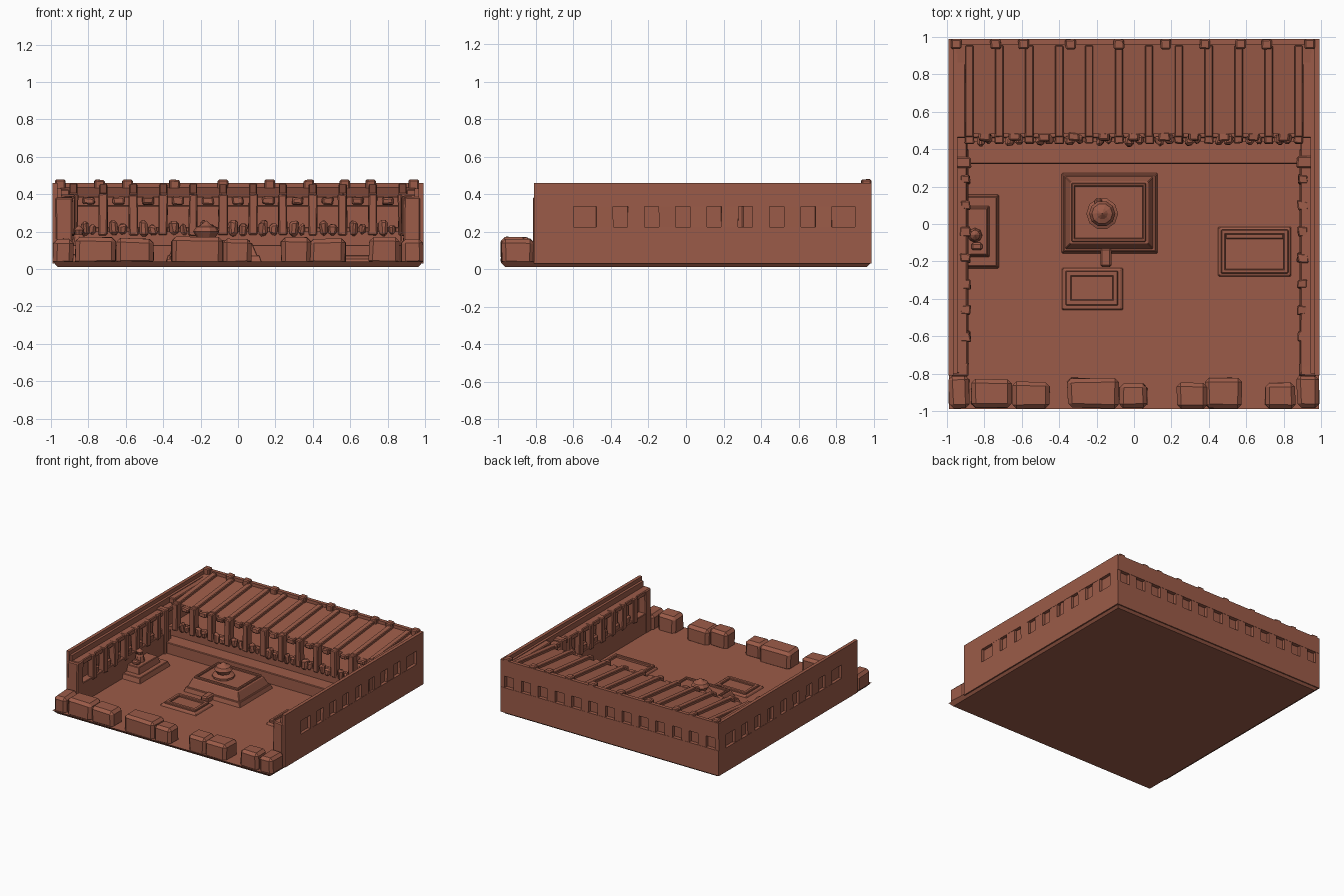
import bpy, bmesh, random
from mathutils import Vector

if "Cube" in bpy.data.objects:
    bpy.data.objects.remove(bpy.data.objects["Cube"])

random.seed(4)
clay = bpy.data.materials.new("clay")
clay.diffuse_color = (0.33, 0.105, 0.065, 1)
clay.use_nodes = True
clay.node_tree.nodes["Principled BSDF"].inputs["Base Color"].default_value = clay.diffuse_color


def finish(name, bm, bevel=0.0):
    if bevel:
        bmesh.ops.bevel(bm, geom=bm.edges[:], offset=bevel, segments=1,
                        affect='EDGES', clamp_overlap=True)
    bmesh.ops.recalc_face_normals(bm, faces=bm.faces[:])
    me = bpy.data.meshes.new(name)
    bm.to_mesh(me)
    bm.free()
    ob = bpy.data.objects.new(name, me)
    bpy.context.collection.objects.link(ob)
    me.materials.append(clay)
    return ob


def box(name, x, y, z, bevel=0.005, jitter=0.0):
    """Box from (min, max) ranges, with optional irregular corners."""
    bm = bmesh.new()
    bmesh.ops.create_cube(bm, size=1)
    for v in bm.verts:
        v.co = Vector([a[0] + (c + .5) * (a[1] - a[0]) for a, c in zip((x, y, z), v.co)])
        v.co += Vector([random.uniform(-jitter, jitter) for _ in range(3)])
    return finish(name, bm, bevel)


def extrude_x(name, profile, x0, x1, bevel=0.0):
    """Closed (y, z) profile swept along x."""
    bm = bmesh.new()
    f = bm.faces.new([bm.verts.new((x0, y, z)) for y, z in profile])
    r = bmesh.ops.extrude_face_region(bm, geom=[f])
    bmesh.ops.translate(bm, vec=(x1 - x0, 0, 0),
                        verts=[v for v in r['geom'] if isinstance(v, bmesh.types.BMVert)])
    return finish(name, bm, bevel)


def frustum(name, x, y, z, inset, bevel=0.004):
    """Rectangular tier with sloped sides (negative inset widens upwards)."""
    bm = bmesh.new()
    a, b = [[bm.verts.new(p) for p in ((x[0] + i, y[0] + i, h), (x[1] - i, y[0] + i, h),
                                       (x[1] - i, y[1] - i, h), (x[0] + i, y[1] - i, h))]
            for i, h in ((0, z[0]), (inset, z[1]))]
    bm.faces.new(a[::-1])
    bm.faces.new(b)
    for i in range(4):
        j = (i + 1) % 4
        bm.faces.new((a[i], a[j], b[j], b[i]))
    return finish(name, bm, bevel)


def rim(name, x, y, z, w):
    """Four raised borders around a sunken panel."""
    box(name + "_front", x, (y[0], y[0] + w), z)
    box(name + "_back", x, (y[1] - w, y[1]), z)
    box(name + "_left", (x[0], x[0] + w), y, z)
    box(name + "_right", (x[1] - w, x[1]), y, z)


def lathe(name, centre, profile, sides=10):
    bm = bmesh.new()
    vs = [bm.verts.new((r, 0, z)) for r, z in profile]
    es = [bm.edges.new(p) for p in zip(vs, vs[1:])]
    bmesh.ops.spin(bm, geom=vs + es, cent=(0, 0, 0), axis=(0, 0, 1),
                   angle=6.2831853, steps=sides)
    bmesh.ops.remove_doubles(bm, verts=bm.verts[:], dist=1e-4)
    bmesh.ops.translate(bm, vec=centre, verts=bm.verts[:])
    return finish(name, bm)


FLOOR, STEP, DECK, TOP = 0.04, 0.13, 0.20, 0.46
W0, W1 = 0.225, 0.335      # window band

# thin ground slab with an undercut lower edge
frustum("ground_slab", (-.965, .965), (-.965, .965), (.012, FLOOR), -.025, 0)

# back wall with a row of recessed windows
box("back_wall_lower", (-.99, .99), (.96, .99), (.03, W0 + .01), 0)
box("back_wall_upper", (-.99, .99), (.96, .99), (W1 - .005, TOP), 0)
box("back_wall_lining", (-.97, .97), (.935, .96), (FLOOR, .43), 0)
for i in range(14):
    c = -.99 + 1.98 * i / 13
    box("back_pier", (max(c - .035, -.99), min(c + .035, .99)), (.95, .988),
        (W0 - .01, W1 + .01), 0, 0)
for x in (-.95, -.74, -.59, -.34, -.08, .17, .38, .57, .71, .94):
    box("wall_cap", (x - .028, x + .028), (.935, .988), (.40, .478), .008, .002)

# side walls and their shallow galleries
for s in (-1, 1):
    def side(name, a, b, y, z, bev=.004, jit=0.0):
        box(name, tuple(sorted((s * a, s * b))), y, z, bev, jit)
    side("side_wall_lower", .965, .992, (-.81, .988), (.03, W0), 0)
    side("side_wall_upper", .965, .992, (-.81, .988), (W1, TOP), 0)
    side("side_wall_lining", .945, .967, (-.80, .96), (FLOOR, .43), 0)
    side("side_pier_front", .965, .992, (-.81, -.60), (W0 - .01, W1 + .01), 0)
    side("side_pier_back", .965, .992, (.90, .988), (W0 - .01, W1 + .01), 0)
    for i in range(1, 9):
        y = -.60 + i * 1.5 / 9
        side("side_pier", .962, .99, (y - .045, y + .045), (W0 - .01, W1 + .01), 0, .002)
    side("gallery_sill", .885, .96, (-.80, .40), (.03, DECK))
    side("gallery_lintel", .89, .96, (-.80, .48), (.345, .385), .006, .003)
    side("gallery_end", .885, .975, (-.815, -.74), (.03, .385), .008, .004)
    for i in range(7):
        y = -.60 + i * .14
        side("gallery_post", .875, .93, (y - .025, y + .025), (DECK - .02, .385), .006, .006)
        side("gallery_rubble", .90, .95, (y + .03, y + .10), (DECK - .02, .25), .012, .008)
    side("gallery_corner_post", .87, .98, (.30, .36), (.03, .40), .008, .004)
    side("roof_side_border", .90, .97, (.46, .96), (.38, .425), .006)

# stepped veranda and tiled roof behind the court
box("veranda_step", (-.97, .97), (.32, .46), (.03, STEP))
box("veranda_deck", (-.97, .97), (.44, .96), (.03, DECK), 0)
extrude_x("veranda_roof", [(.48, .35), (.48, .385), (.96, .435), (.96, .39)], -.95, .95)
box("eave_beam", (-.92, .92), (.48, .52), (.335, .38))
box("veranda_sill", (-.92, .92), (.46, .50), (DECK - .01, .225))
for i in range(12):
    x = -.88 + i * .16
    extrude_x("roof_rib", [(.465, .37), (.465, .405), (.955, .455), (.955, .42)],
              x - .022, x + .022, .005)
    box("veranda_post", (x - .024, x + .024), (.43, .49), (DECK - .02, .40), .006, .004)
    if i < 11:
        box("eave_block", (x + .05, x + .11), (.445, .49), (.345, .385), .008, .006)
        box("veranda_rubble", (x + .035, x + .08), (.42, .47), (DECK - .02, .26), .014, .01)
        box("veranda_rubble", (x + .085, x + .125), (.43, .48), (DECK - .02, .24), .012, .01)

# low boundary stones along the front
stones = [(-.99, -.88, -.81), (-.87, -.65, -.83), (-.65, -.45, -.845), (-.355, -.08, -.825),
          (-.08, .07, -.85), (.23, .39, -.85), (.38, .575, -.82), (.70, .86, -.85), (.87, .99, -.81)]
for i, (a, b, back) in enumerate(stones):
    box("boundary_stone", (a, b), (-.985, back), (.02, .17 if i % 2 else .163), .022, .005)

# central stepped plinth with a small urn
frustum("plinth_base", (-.39, .13), (-.16, .275), (.03, .075), .015)
frustum("plinth_body", (-.37, .105), (-.135, .255), (.07, .14), .03)
rim("plinth_rim", (-.335, .065), (-.095, .22), (.13, .155), .02)
lathe("urn", (-.17, .055, .135),
      [(0, 0), (.085, 0), (.085, .02), (.05, .035), (.07, .065), (.055, .09), (.03, .1), (0, .125)])
box("urn_handle", (-.21, -.17), (.09, .14), (.14, .2), .012)

# spout and trough in front of the plinth
box("spout", (-.18, -.12), (-.23, -.13), (.03, .085), .01)
frustum("trough_base", (-.39, -.055), (-.465, -.23), (.03, .055), .012)
rim("trough_rim", (-.365, -.085), (-.435, -.25), (.04, .07), .03)

# basin on the right of the court
frustum("basin_base", (.445, .845), (-.285, -.01), (.03, .055), .012)
rim("basin_rim", (.465, .825), (-.265, -.03), (.04, .075), .025)
box("basin_ledge", (.49, .80), (-.08, -.05), (.04, .065))

# small altar against the left gallery
frustum("altar_base", (-.92, -.72), (-.24, .16), (.03, .08), .015)
frustum("altar_top", (-.92, -.77), (-.18, .10), (.07, .13), .015)
lathe("altar_figure", (-.85, -.06, .125), [(0, 0), (.04, 0), (.03, .05), (.02, .06), (.028, .085), (0, .11)], 8)
box("altar_offering", (-.87, -.81), (-.14, -.10), (.125, .16), .01)
